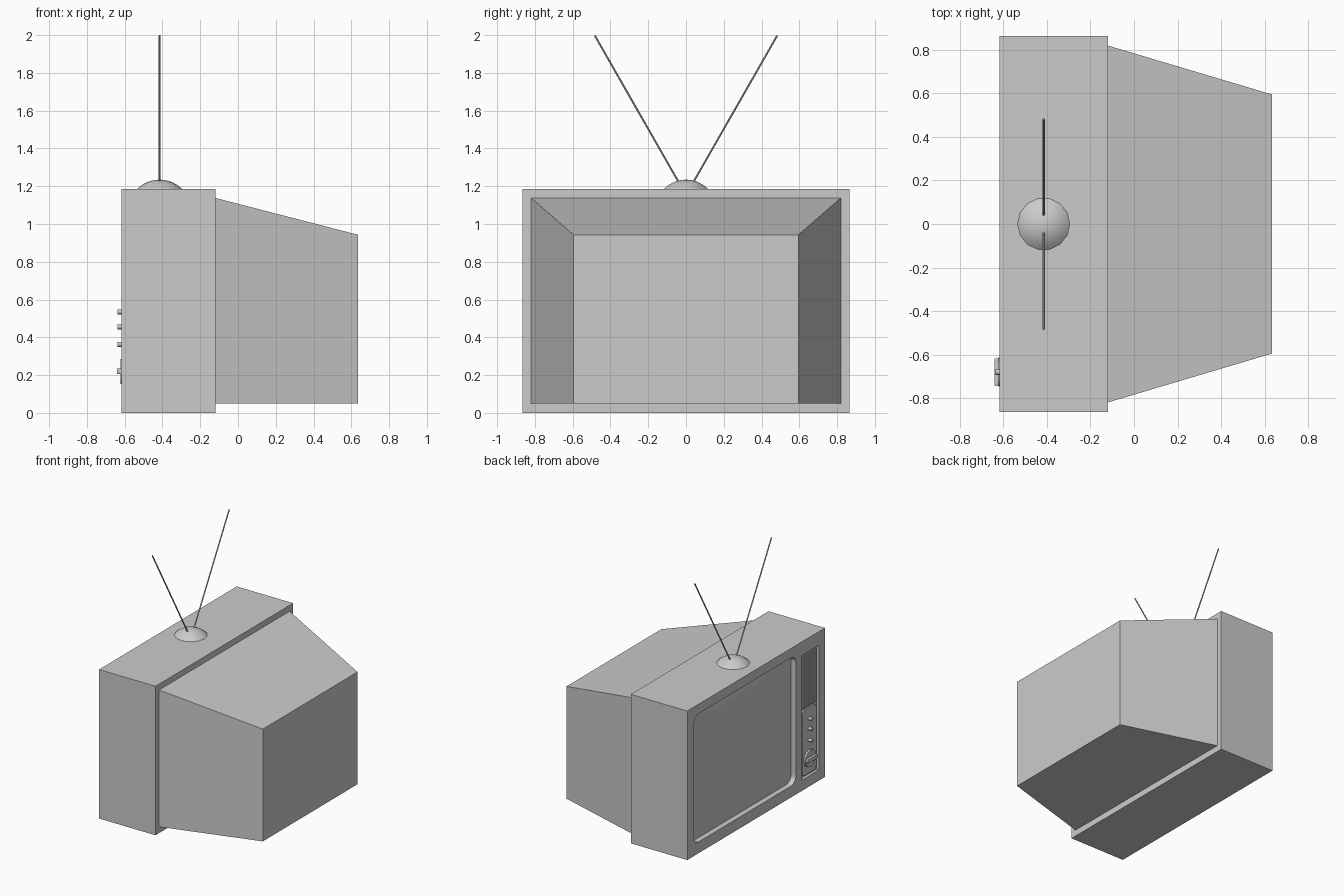
import bpy, bmesh, math
from mathutils import Vector

if "Cube" in bpy.data.objects:
    bpy.data.objects.remove(bpy.data.objects["Cube"])


def make_object(name, bm):
    bmesh.ops.recalc_face_normals(bm, faces=bm.faces)
    mesh = bpy.data.meshes.new(name)
    bm.to_mesh(mesh)
    bm.free()
    obj = bpy.data.objects.new(name, mesh)
    bpy.context.collection.objects.link(obj)
    return obj


def smooth(obj, angle=40):
    bpy.ops.object.select_all(action='DESELECT')
    obj.select_set(True)
    bpy.context.view_layer.objects.active = obj
    bpy.ops.object.shade_smooth_by_angle(angle=math.radians(angle))


def slab(name, x0, x1, y0, y1, z0, z1, r=0.0, seg=6):
    """Rectangle in the YZ plane, optionally with round corners, extruded along X."""
    pts = []
    corners = [(y1 - r, z1 - r), (y0 + r, z1 - r), (y0 + r, z0 + r), (y1 - r, z0 + r)]
    for i, (cy, cz) in enumerate(corners):
        for k in range(seg + 1 if r else 1):
            a = math.pi / 2 * (i + k / seg)
            pts.append((x0, cy + r * math.cos(a), cz + r * math.sin(a)))
    bm = bmesh.new()
    face = bm.faces.new([bm.verts.new(p) for p in pts])
    ext = bmesh.ops.extrude_face_region(bm, geom=[face])
    verts = [g for g in ext['geom'] if isinstance(g, bmesh.types.BMVert)]
    bmesh.ops.translate(bm, verts=verts, vec=(x1 - x0, 0, 0))
    # extrude_face_region may drop the source face, so close any open end
    edges = [e for e in bm.edges if e.is_boundary]
    if edges:
        bmesh.ops.holes_fill(bm, edges=edges, sides=0)
    return make_object(name, bm)


def rod(name, a, b, radius, sides):
    a, b = Vector(a), Vector(b)
    bm = bmesh.new()
    bmesh.ops.create_cone(bm, cap_ends=True, segments=sides, radius1=radius,
                          radius2=radius, depth=(b - a).length)
    obj = make_object(name, bm)
    obj.location = (a + b) / 2
    obj.rotation_mode = 'QUATERNION'
    obj.rotation_quaternion = (b - a).to_track_quat('Z', 'Y')
    smooth(obj)
    return obj


def cut(obj, cutter):
    mod = obj.modifiers.new('cut', 'BOOLEAN')
    mod.operation = 'DIFFERENCE'
    mod.solver = 'EXACT'
    mod.object = cutter
    bpy.context.view_layer.objects.active = obj
    bpy.ops.object.modifier_apply(modifier=mod.name)
    bpy.data.objects.remove(cutter)


FRONT = -0.617

# Cabinet with recesses for the screen and the control strip
cabinet = slab('cabinet', FRONT, -0.12, -0.865, 0.865, 0, 1.185)
cut(cabinet, slab('screen_cutter', -0.7, FRONT + 0.045, -0.5, 0.78, 0.09, 1.11, r=0.06))
cut(cabinet, slab('panel_cutter', -0.7, FRONT + 0.022, -0.79, -0.575, 0.085, 1.075))

# Tapered rear housing, flat underneath
housing = slab('rear_housing', -0.12, 0.635, -0.82, 0.82, 0.05, 1.138)
for v in housing.data.vertices:
    if v.co.x > 0:
        v.co.y *= 0.595 / 0.82
        if v.co.z > 0.5:
            v.co.z = 0.943

# Bulged picture tube face
bm = bmesh.new()
bmesh.ops.create_grid(bm, x_segments=20, y_segments=20, size=1)
for v in bm.verts:
    u, w = v.co.x, v.co.y
    bulge = 0.03 * (1 - u ** 4) * (1 - w ** 4)
    v.co = (FRONT + 0.043 - bulge, 0.14 + 0.64 * u, 0.6 + 0.51 * w)
screen = make_object('screen', bm)
if screen.data.polygons[0].normal.x > 0:
    screen.data.flip_normals()
smooth(screen, 60)

# Speaker grille slats
for i in range(7):
    y = -0.607 - i * 0.025
    slab('speaker_slat', FRONT + 0.006, FRONT + 0.024, y - 0.008, y + 0.008, 0.64, 1.055)

# Control plate and knobs
slab('control_plate', FRONT + 0.01, FRONT + 0.024, -0.77, -0.595, 0.1, 0.62, r=0.03)
for z in (0.535, 0.455, 0.363):
    rod('small_knob', (FRONT + 0.015, -0.68, z), (-0.637, -0.68, z), 0.013, 12)
rod('tuning_dial', (FRONT + 0.015, -0.68, 0.22), (-0.622, -0.68, 0.22), 0.066, 24)
slab('dial_grip', -0.64, FRONT, -0.743, -0.617, 0.205, 0.234, r=0.008, seg=3)

# Antenna dome: spherical cap turned around z
bm = bmesh.new()
R, H, SIDES = 0.12, 0.05, 14
sphere_r = (R * R + H * H) / (2 * H)
top_angle = math.asin(R / sphere_r)
profile = []
for i in range(6):
    a = top_angle * (1 - i / 5)
    profile.append(bm.verts.new((sphere_r * math.sin(a), 0,
                                 sphere_r * math.cos(a) - sphere_r + H)))
edges = [bm.edges.new(p) for p in zip(profile, profile[1:])]
bmesh.ops.spin(bm, geom=profile + edges, cent=(0, 0, 0), axis=(0, 0, 1),
               angle=math.tau, steps=SIDES)
bmesh.ops.remove_doubles(bm, verts=bm.verts, dist=0.0005)
dome = make_object('antenna_dome', bm)
dome.location = (-0.415, 0, 1.185)
smooth(dome)

# Pair of antenna rods
for side in (-1, 1):
    rod('antenna_rod', (-0.415, side * 0.035, 1.215), (-0.415, side * 0.483, 1.998), 0.005, 8)
